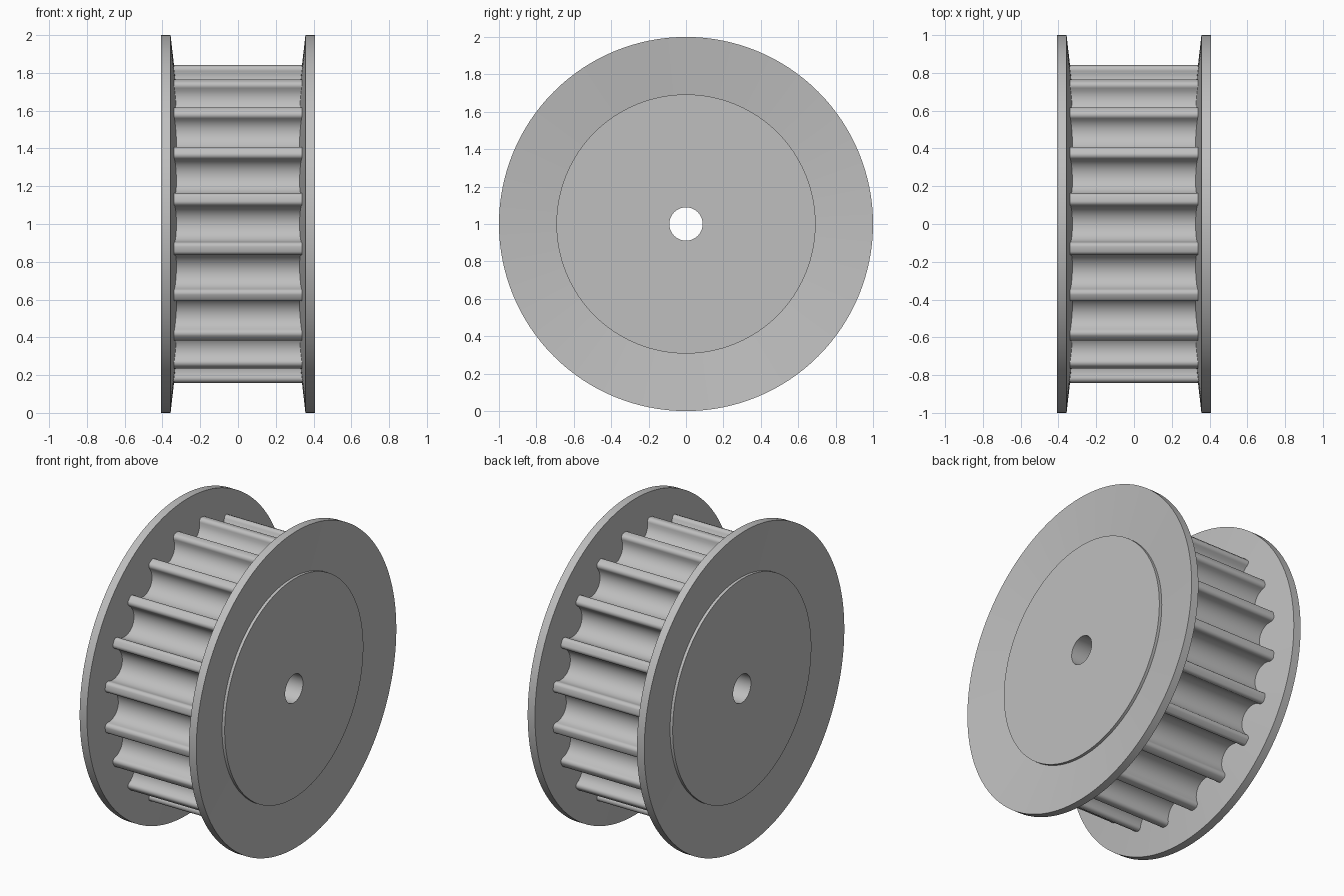
import bpy, bmesh, math
from math import sin, cos, pi

if "Cube" in bpy.data.objects:
    bpy.data.objects.remove(bpy.data.objects["Cube"])

TEETH = 20
CENTRE_Z = 1.0

grey = bpy.data.materials.new("light grey metal")
grey.diffuse_color = (0.52, 0.52, 0.52, 1)
grey.use_nodes = True
grey.node_tree.nodes["Principled BSDF"].inputs["Base Color"].default_value = grey.diffuse_color


def add_object(name, bm):
    bmesh.ops.recalc_face_normals(bm, faces=bm.faces)
    mesh = bpy.data.meshes.new(name)
    bm.to_mesh(mesh)
    bm.free()
    obj = bpy.data.objects.new(name, mesh)
    bpy.context.collection.objects.link(obj)
    mesh.materials.append(grey)
    obj.location.z = CENTRE_Z
    bpy.ops.object.select_all(action='DESELECT')
    obj.select_set(True)
    bpy.context.view_layer.objects.active = obj
    bpy.ops.object.shade_smooth_by_angle(angle=math.radians(30))
    return obj


def bridge(bm, rings):
    """Join closed rings of equal length, the last back to the first."""
    n = len(rings[0])
    for a, b in zip(rings, rings[1:] + rings[:1]):
        for i in range(n):
            j = (i + 1) % n
            bm.faces.new((a[i], a[j], b[j], b[i]))


def lathe(name, profile, segments=128):
    """Spin a closed (x, radius) profile around the x axis."""
    bm = bmesh.new()
    rings = [[bm.verts.new((x, r * cos(2 * pi * i / segments), r * sin(2 * pi * i / segments)))
              for i in range(segments)] for x, r in profile]
    bridge(bm, rings)
    return add_object(name, bm)


# Hub with centre bore
lathe("hub", [(-0.392, 0.089), (0.392, 0.089), (0.392, 0.693), (-0.392, 0.693)])

# Dished flanges
for side, name in ((-1, "left_flange"), (1, "right_flange")):
    lathe(name, [(side * 0.318, 0.66), (side * 0.357, 1.0),
                 (side * 0.408, 1.0), (side * 0.370, 0.66)])

# Groove outline: rounded corner, round bottom, rounded corner (u across, v outward)
V, HALF, DEPTH, FILLET = 0.819, 0.096, 0.089, 0.024
groove = []
for i in range(7):
    a = pi / 2 - pi / 2 * i / 6
    groove.append((-HALF - FILLET + FILLET * cos(a), V + FILLET * sin(a)))
for i in range(1, 16):
    a = pi + pi * i / 16
    groove.append((HALF * cos(a), V + DEPTH * sin(a)))
groove += [(-u, v) for u, v in reversed(groove[:7])]

# Toothed belt surface
outline = []
for k in range(TEETH):
    t = 2 * pi * k / TEETH
    outline += [(v * cos(t) - u * sin(t), v * sin(t) + u * cos(t)) for u, v in groove]
bm = bmesh.new()
rings = [[bm.verts.new((x, y * s, z * s)) for y, z in outline]
         for x, s in ((-0.345, 0.8), (-0.345, 1), (0.345, 1), (0.345, 0.8))]
bridge(bm, rings)
add_object("toothed_ring", bm)
